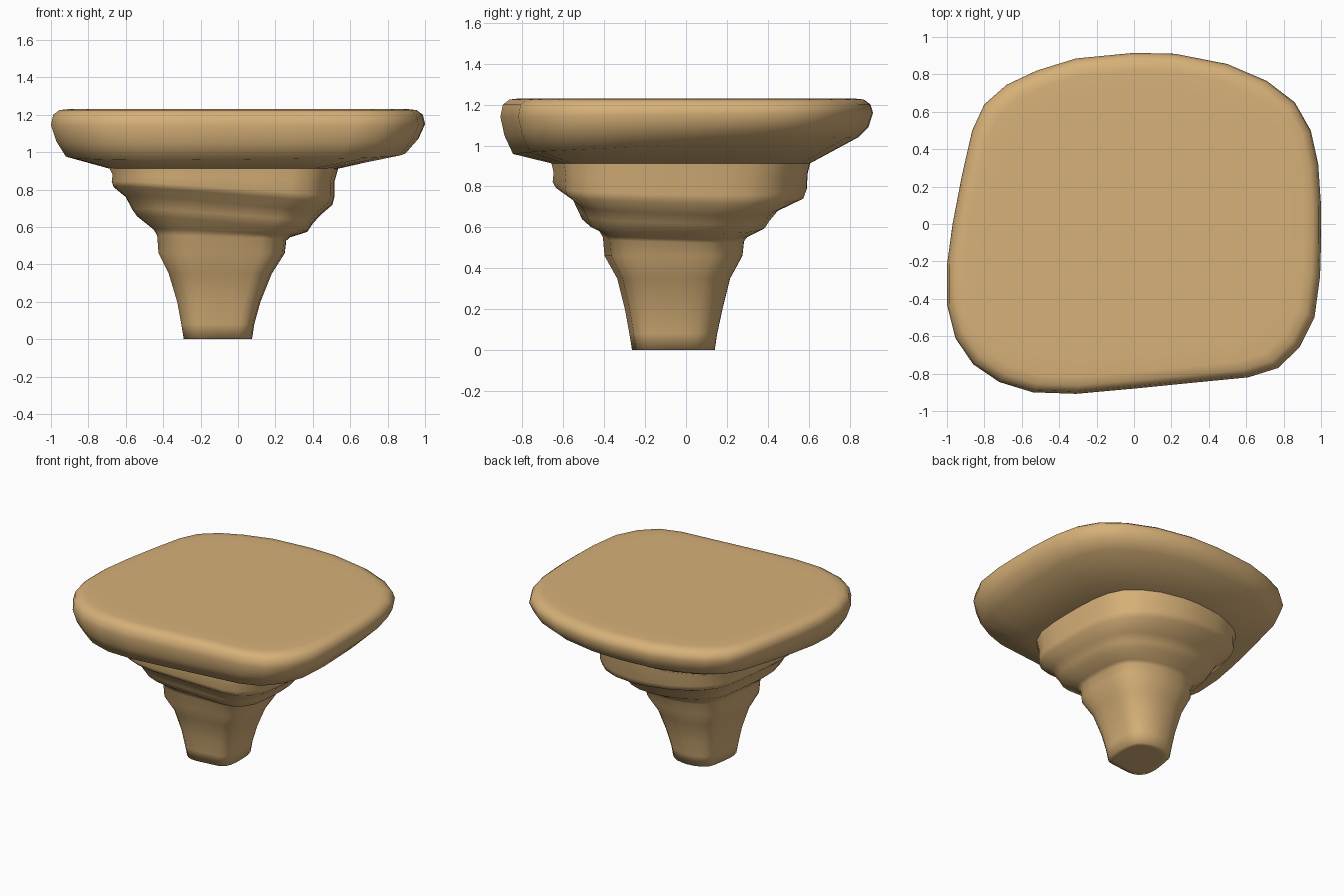
import bpy, bmesh, math

# Rounded-square plan outline shared by every section
OUTLINE = [(0, .915), (-.31, .885), (-.52, .82), (-.68, .745), (-.8, .64), (-.865, .5),
           (-.92, .26), (-.97, 0), (-1, -.22), (-1, -.43), (-.955, -.61), (-.86, -.75),
           (-.72, -.845), (-.54, -.9), (-.31, -.908), (0, -.88), (.3, -.85), (.61, -.82),
           (.77, -.77), (.885, -.66), (.965, -.5), (.995, -.28), (1, -.1), (1, .1),
           (.985, .32), (.945, .5), (.86, .65), (.71, .765), (.5, .855), (.22, .91)]

mat = bpy.data.materials.new("tan_stone")
mat.diffuse_color = (0.68, 0.44, 0.19, 1)


def loft(name, rings, angle):
    """Skin sections given as (z, x_min, x_max, y_min, y_max, tilt_x, tilt_y)."""
    bm = bmesh.new()
    loops = []
    for z, x0, x1, y0, y1, tx, ty in rings:
        loop = []
        for u, v in OUTLINE:
            v /= .912
            x = (x0 + x1) / 2 + u * (x1 - x0) / 2
            y = (y0 + y1) / 2 + v * (y1 - y0) / 2
            loop.append(bm.verts.new((x, y, z + tx * u + ty * v)))
        loops.append(loop)
    n = len(OUTLINE)
    for a, b in zip(loops, loops[1:]):
        for i in range(n):
            j = (i + 1) % n
            bm.faces.new((a[i], a[j], b[j], b[i]))
    bm.faces.new(loops[0][::-1])
    bm.faces.new(loops[-1])
    bmesh.ops.recalc_face_normals(bm, faces=bm.faces)
    me = bpy.data.meshes.new(name)
    bm.to_mesh(me)
    bm.free()
    me.materials.append(mat)
    ob = bpy.data.objects.new(name, me)
    bpy.context.collection.objects.link(ob)
    bpy.ops.object.select_all(action='DESELECT')
    ob.select_set(True)
    bpy.context.view_layer.objects.active = ob
    bpy.ops.object.shade_smooth_by_angle(angle=math.radians(angle))
    return ob


# Flat slab with a rounded rim and a sloping underside
loft("top_slab", [
    (.91, -.68, .53, -.65, .60, 0, 0),
    (1.0, -.92, .90, -.85, .84, .005, .04),
    (1.07, -.97, .965, -.892, .89, .005, .02),
    (1.15, -1, 1, -.912, .912, 0, .01),
    (1.20, -.988, .988, -.90, .90, 0, 0),
    (1.225, -.955, .955, -.867, .867, 0, 0),
    (1.23, -.91, .91, -.82, .82, 0, 0),
    (1.23, -.8, .8, -.72, .72, 0, 0),
], 80)

# Tapering stem with two tilted ledges above a narrow foot
loft("stepped_stem", [
    (0, -.25, .035, -.225, .10, 0, 0),
    (0, -.29, .075, -.265, .14, 0, 0),
    (.08, -.303, .087, -.278, .152, 0, 0),
    (.20, -.325, .12, -.30, .178, 0, 0),
    (.35, -.37, .18, -.338, .215, 0, 0),
    (.46, -.425, .25, -.40, .275, 0, 0),
    (.54, -.432, .258, -.408, .283, -.012, -.008),
    (.565, -.45, .28, -.425, .30, -.018, -.01),
    (.615, -.54, .37, -.51, .385, -.04, -.012),
    (.655, -.565, .40, -.53, .41, -.035, -.015),
    (.71, -.60, .44, -.56, .45, -.045, -.02),
    (.765, -.665, .505, -.64, .575, -.045, -.015),
    (.80, -.675, .515, -.655, .59, -.04, -.01),
    (.86, -.67, .515, -.65, .592, -.02, 0),
    (.91, -.685, .535, -.66, .605, 0, 0),
    (.93, -.685, .535, -.66, .605, 0, 0),
], 100)
